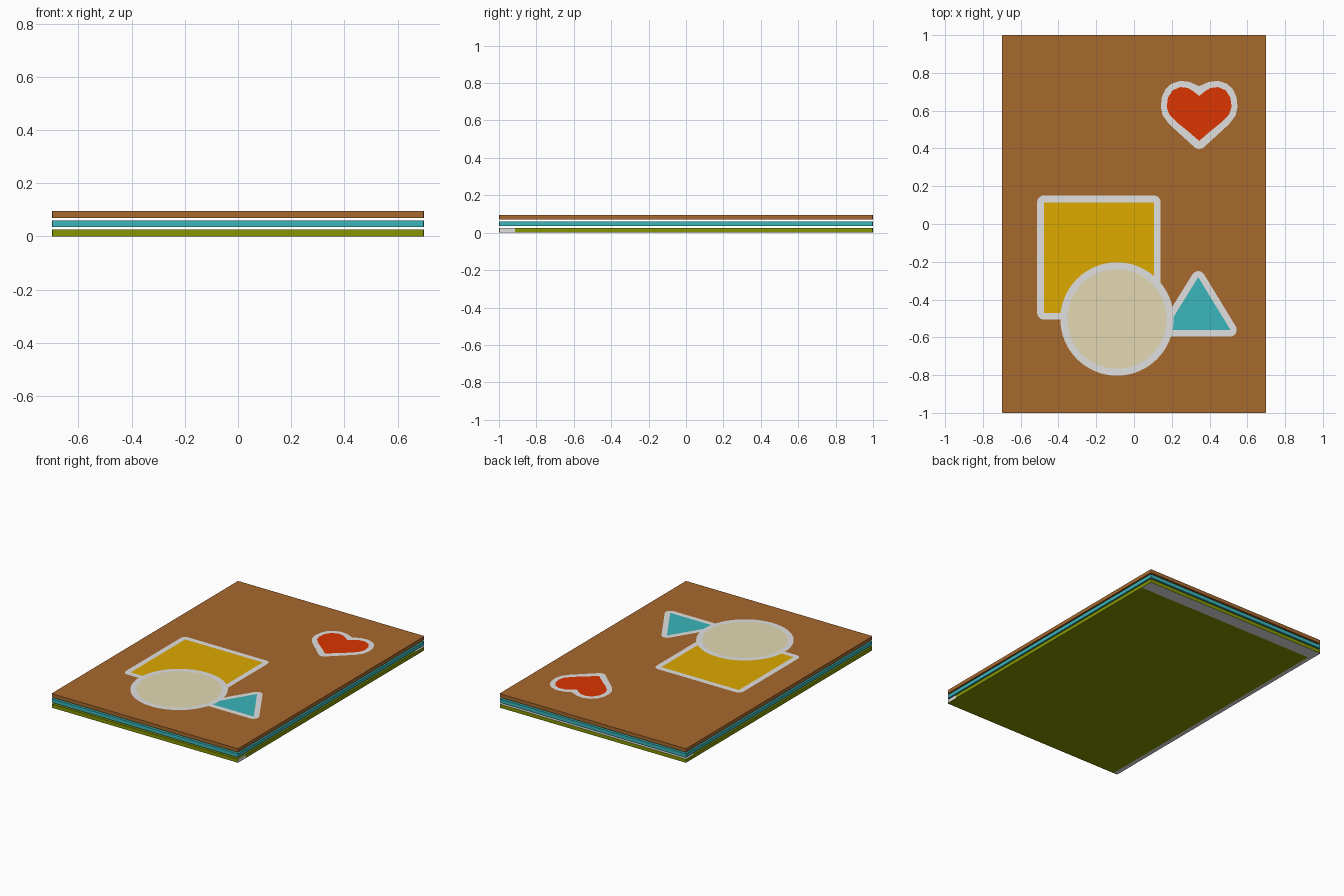
import bpy, bmesh, math
from mathutils import Vector

if "Cube" in bpy.data.objects:
    bpy.data.objects.remove(bpy.data.objects["Cube"])


def mat(name, rgb):
    m = bpy.data.materials.new(name)
    m.diffuse_color = (*rgb, 1)
    m.use_nodes = True
    m.node_tree.nodes["Principled BSDF"].inputs["Base Color"].default_value = m.diffuse_color
    return m


BROWN = mat("brown", (0.386, 0.141, 0.027))
TEAL = mat("teal", (0.042, 0.46, 0.49))
GREEN = mat("olive green", (0.236, 0.297, 0.0))
GREY = mat("light grey", (0.747, 0.747, 0.747))
YELLOW = mat("yellow", (0.73, 0.398, 0.0))
CREAM = mat("cream", (0.77, 0.688, 0.448))
RED = mat("red", (0.713, 0.035, 0.0))


def finish(name, bm, mats):
    bm.normal_update()
    me = bpy.data.meshes.new(name)
    bm.to_mesh(me)
    bm.free()
    for m in mats:
        me.materials.append(m)
    ob = bpy.data.objects.new(name, me)
    bpy.context.collection.objects.link(ob)
    return ob


def board(z0, z1):
    """Flat board with slightly rounded upright corners."""
    bm = bmesh.new()
    bmesh.ops.create_cube(bm, size=1)
    for v in bm.verts:
        v.co = Vector((v.co.x * 1.4, v.co.y * 2, (v.co.z + 0.5) * (z1 - z0) + z0))
    upright = [e for e in bm.edges if abs(e.verts[0].co.z - e.verts[1].co.z) > 0.01]
    bmesh.ops.bevel(bm, geom=upright, offset=0.006, segments=2, profile=0.5, affect='EDGES')
    return bm


# plain boards
finish("top_board", board(0.07, 0.095), [BROWN])
finish("middle_board", board(0.035, 0.06), [TEAL])

# bottom board with grey margins
bm = board(0, 0.025)
for co, no in (((0, -0.915, 0), (0, 1, 0)), ((0, 0.91, 0), (0, 1, 0)), ((-0.67, 0, 0), (1, 0, 0))):
    bmesh.ops.bisect_plane(bm, geom=bm.verts[:] + bm.edges[:] + bm.faces[:],
                           plane_co=co, plane_no=no)
bm.normal_update()
for f in bm.faces:
    c, n = f.calc_center_median(), f.normal
    under = n.z < -0.5 and (c.y > 0.91 or c.x < -0.67)
    over = n.z > 0.5 and c.y > 0.91
    side = n.x > 0.5 and c.y < -0.915
    f.material_index = int(under or over or side)
finish("bottom_board", bm, [GREEN, GREY])


# painted shapes, paper-thin layers on the top board
def layer(name, pts, level, m):
    bm = bmesh.new()
    bm.faces.new([bm.verts.new((x, y, 0.095 + level * 0.0004)) for x, y in pts])
    finish(name, bm, [m])


def rounded(corners, r, n=6):
    """Convex outline (counter-clockwise) grown by r with round corners."""
    out = []
    for i, (x, y) in enumerate(corners):
        px, py = corners[i - 1]
        qx, qy = corners[(i + 1) % len(corners)]
        a = math.atan2(y - py, x - px) - math.pi / 2
        turn = (math.atan2(qy - y, qx - x) - math.pi / 2 - a) % (2 * math.pi)
        out += [(x + r * math.cos(a + turn * k / n), y + r * math.sin(a + turn * k / n))
                for k in range(n + 1)]
    return out


def circle(x, y, r, n=64):
    return [(x + r * math.cos(2 * math.pi * k / n), y + r * math.sin(2 * math.pi * k / n))
            for k in range(n)]


def heart(half, cx=0.345):
    return [(cx + x, y) for x, y in half] + [(cx - x, y) for x, y in half[-1:0:-1] if x > 0]


# square
sq = [(-0.477, -0.47), (0.105, -0.47), (0.105, 0.115), (-0.477, 0.115)]
layer("square_border", rounded(sq, 0.036), 1, GREY)
layer("square", sq, 2, YELLOW)

# triangle
tri = [(0.17, -0.56), (0.508, -0.56), (0.34, -0.285)]
layer("triangle_border", rounded(tri, 0.036), 1, GREY)
layer("triangle", rounded(tri, 0.002), 2, TEAL)

# circle, in front of both
layer("circle_border", circle(-0.09, -0.503, 0.3), 3, GREY)
layer("circle", circle(-0.09, -0.503, 0.263), 4, CREAM)

# heart
layer("heart_border", heart([
    (0, 0.395), (0.02, 0.402), (0.1, 0.475), (0.16, 0.53), (0.193, 0.575), (0.203, 0.62),
    (0.198, 0.67), (0.178, 0.715), (0.148, 0.742), (0.1, 0.758), (0.05, 0.752), (0, 0.73)]),
    1, GREY)
layer("heart", heart([
    (0, 0.44), (0.06, 0.492), (0.12, 0.54), (0.158, 0.58), (0.172, 0.62), (0.165, 0.67),
    (0.14, 0.708), (0.1, 0.725), (0.06, 0.72), (0.03, 0.702), (0, 0.678)]), 2, RED)
